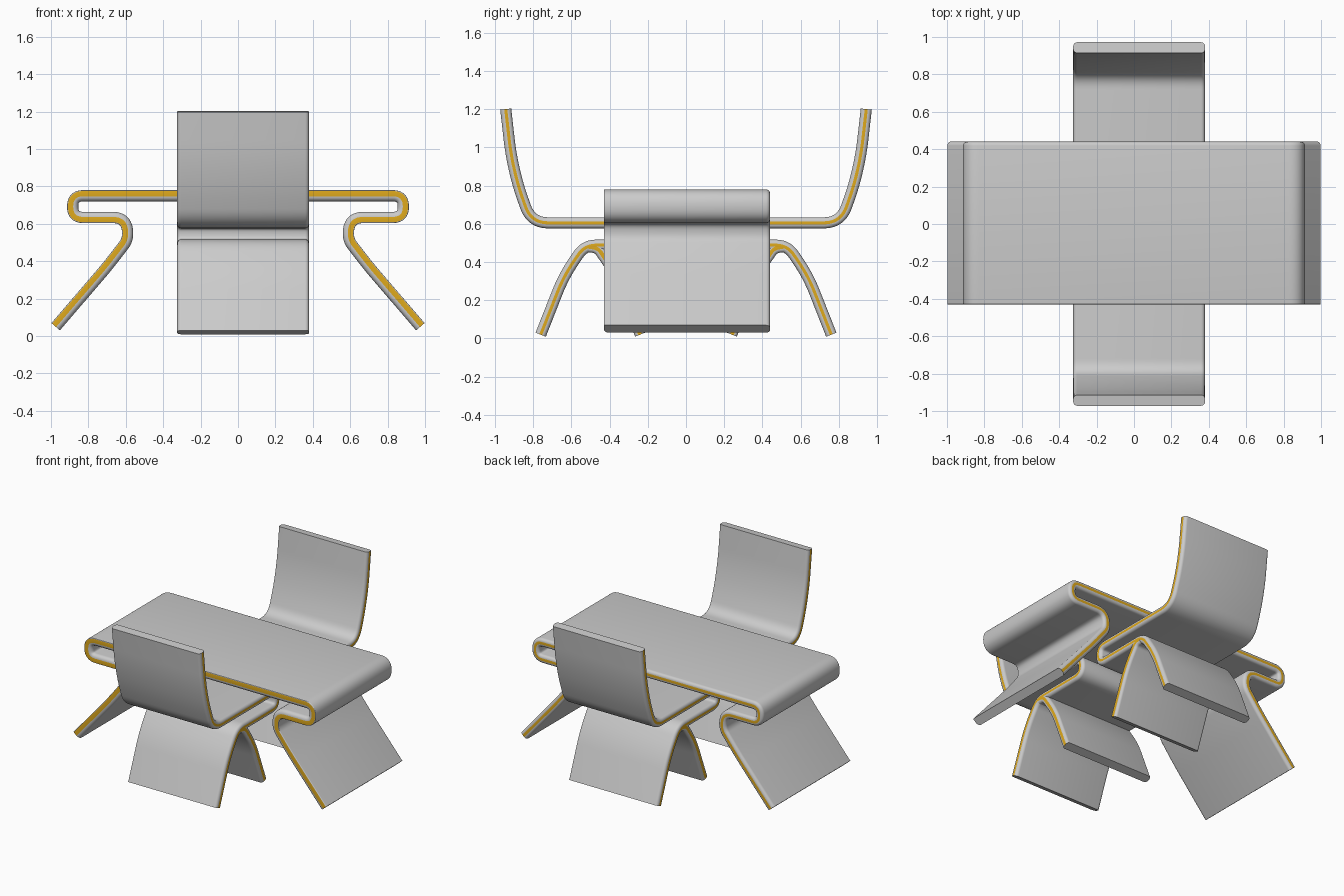
import bpy, bmesh, math
from mathutils import Vector

if "Cube" in bpy.data.objects:
    bpy.data.objects.remove(bpy.data.objects["Cube"])


def material(name, color):
    m = bpy.data.materials.new(name)
    m.diffuse_color = (*color, 1)
    m.use_nodes = True
    m.node_tree.nodes["Principled BSDF"].inputs["Base Color"].default_value = m.diffuse_color
    return m


GREY = material("light grey", (0.6, 0.6, 0.6))
GOLD = material("golden edge", (0.74, 0.40, 0.012))


def rounded_path(points, steps=10):
    """Polyline of (a, z, trim): each corner is softened over its trim distance."""
    pts = [Vector(p[:2]) for p in points]
    out = [pts[0]]
    for i in range(1, len(pts) - 1):
        p, d = pts[i], points[i][2]
        a = p + (pts[i - 1] - p).normalized() * d
        b = p + (pts[i + 1] - p).normalized() * d
        for k in range(steps + 1):
            t = k / steps
            out.append(a * (1 - t) ** 2 + p * 2 * t * (1 - t) + b * t * t)
    out.append(pts[-1])
    return [q for i, q in enumerate(out) if i == 0 or (q - out[i - 1]).length > 1e-4]


def section(u0, u1, h, radii, steps=5):
    """Rounded board cross-section; returns ring and indices of the flat edge strips."""
    corners = [(u1, -h, -1, -1), (u1, h, -1, 1), (u0, h, 1, 1), (u0, -h, 1, -1)]
    ring = []
    for c, ((u, v, _, _), r) in enumerate(zip(corners, radii)):
        cu = u - r if u == u1 else u + r
        cv = v - r if v > 0 else v + r
        for k in range(steps + 1):
            ang = math.radians(-90 + 90 * c + 90 * k / steps)
            ring.append((cu + r * math.cos(ang), cv + r * math.sin(ang)))
    return ring, {steps, 3 * (steps + 1) - 1}


def bent_board(name, points, u0, u1, thickness, radii, place):
    """Sweep the board section along a side profile, with gold strips on both edges."""
    path = rounded_path(points)
    ring, strips = section(u0, u1, thickness / 2, radii)
    bm = bmesh.new()
    rows = []
    for i, p in enumerate(path):
        t = path[min(i + 1, len(path) - 1)] - path[max(i - 1, 0)]
        if 0 < i < len(path) - 1:
            t = (path[i + 1] - p).normalized() + (p - path[i - 1]).normalized()
        t.normalize()
        n = Vector((-t.y, t.x))
        row = []
        for u, v in ring:
            q = p + n * v
            row.append(bm.verts.new(place(u, q.x, q.y)))
        rows.append(row)
    count = len(ring)
    for r0, r1 in zip(rows, rows[1:]):
        for j in range(count):
            k = (j + 1) % count
            f = bm.faces.new((r0[j], r0[k], r1[k], r1[j]))
            f.material_index = 1 if j in strips else 0
    bm.faces.new(rows[0])
    bm.faces.new(rows[-1])
    bmesh.ops.recalc_face_normals(bm, faces=bm.faces)
    mesh = bpy.data.meshes.new(name)
    bm.to_mesh(mesh)
    bm.free()
    mesh.materials.append(GREY)
    mesh.materials.append(GOLD)
    ob = bpy.data.objects.new(name, mesh)
    bpy.context.collection.objects.link(ob)
    bpy.ops.object.select_all(action='DESELECT')
    ob.select_set(True)
    bpy.context.view_layer.objects.active = ob
    bpy.ops.object.shade_smooth_by_angle(angle=math.radians(35))
    return ob


# Table: one folded sheet forming top, end loops and splayed legs
half = [(0.884, 0.75, 0.056), (0.884, 0.634, 0.056), (0.595, 0.634, 0.075),
        (0.588, 0.515, 0.04), (0.70, 0.37, 0.07), (0.975, 0.05, 0)]
table_profile = [(-x, z, d) for x, z, d in reversed(half)] + half
bent_board("table", table_profile, -0.43, 0.44, 0.06,
           (0.021, 0.021, 0.005, 0.027),
           lambda u, a, z: (a, u, z))

# Chairs: backrest, seat, tight fold under the seat and outer leg, plus an inner leg
chair_profile = [(0.943, 1.20, 0), (0.915, 0.95, 0.1), (0.875, 0.79, 0.06),
                 (0.81, 0.605, 0.09), (0.09, 0.605, 0.057), (0.09, 0.488, 0.057),
                 (0.53, 0.488, 0.06), (0.64, 0.325, 0.09), (0.76, 0.02, 0)]
inner_leg = [(0.51, 0.478, 0), (0.462, 0.475, 0.03), (0.36, 0.325, 0.09),
             (0.24, 0.02, 0)]
for label, s in (("front", -1), ("back", 1)):
    def place(u, a, z, s=s):
        return (u, s * a, z)
    bent_board(label + "_chair", chair_profile, -0.325, 0.38, 0.058,
               (0.021,) * 4, place)
    bent_board(label + "_chair_inner_leg", inner_leg, -0.325, 0.38, 0.056,
               (0.018,) * 4, place)
